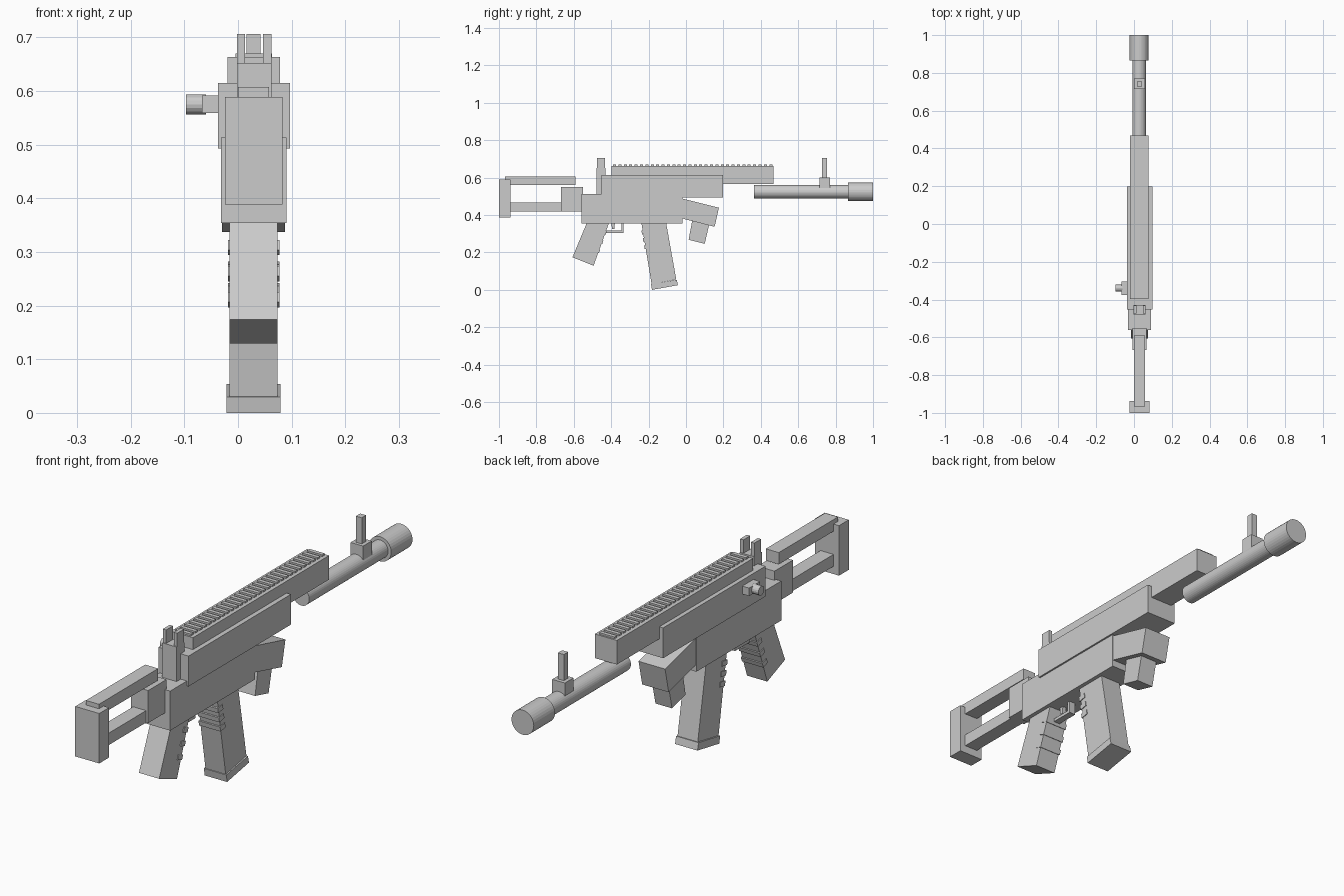
import bpy
import bmesh
import math
from mathutils import Vector

if "Cube" in bpy.data.objects:
    bpy.data.objects.remove(bpy.data.objects["Cube"])

CX = 0.029  # centre plane of the body


def mesh_object(name, bm):
    bmesh.ops.recalc_face_normals(bm, faces=bm.faces)
    me = bpy.data.meshes.new(name)
    bm.to_mesh(me)
    bm.free()
    ob = bpy.data.objects.new(name, me)
    bpy.context.collection.objects.link(ob)
    return ob


def prism(name, profile, half_width, cx=CX):
    """Side profile of (y, z) points extruded across x."""
    bm = bmesh.new()
    face = bm.faces.new([bm.verts.new((cx - half_width, y, z)) for y, z in profile])
    ext = bmesh.ops.extrude_face_region(bm, geom=[face])
    verts = [v for v in ext["geom"] if isinstance(v, bmesh.types.BMVert)]
    bmesh.ops.translate(bm, verts=verts, vec=(2 * half_width, 0, 0))
    return mesh_object(name, bm)


def box(name, y0, y1, z0, z1, half_width, cx=CX):
    return prism(name, [(y0, z0), (y1, z0), (y1, z1), (y0, z1)], half_width, cx)


def cylinder(name, radius, start, end, sides=32):
    a, b = Vector(start), Vector(end)
    bpy.ops.mesh.primitive_cylinder_add(vertices=sides, radius=radius, depth=(b - a).length,
                                        location=(a + b) / 2)
    ob = bpy.context.object
    ob.rotation_euler = (b - a).to_track_quat('Z', 'Y').to_euler()
    ob.name = name
    return ob


def ribs(name, top, bottom, fractions, half_width, out=0.008, size=0.02, depth=0.025):
    """Small blocks straddling a slanted edge."""
    a, b = Vector(top), Vector(bottom)
    d = (b - a).normalized()
    n = Vector((-d.y, d.x))
    for i, f in enumerate(fractions):
        c = a.lerp(b, f)
        p = [c + n * out - d * size / 2, c + n * out + d * size / 2,
             c - n * depth + d * size / 2, c - n * depth - d * size / 2]
        prism(f"{name}_{i + 1}", [tuple(q) for q in p], half_width)


# Stock
box("butt_plate", -1.0, -0.938, 0.388, 0.589, 0.0535)
box("stock_upper_bar", -0.967, -0.59, 0.56, 0.607, 0.029)
box("stock_lower_bar", -0.945, -0.6, 0.419, 0.467, 0.029)
box("stock_mount", -0.667, -0.55, 0.419, 0.55, 0.038)

# Receiver
box("lower_receiver", -0.56, -0.02, 0.354, 0.513, 0.061)
box("upper_receiver", -0.453, 0.198, 0.493, 0.615, 0.067, 0.03)

# Top rail with repeated teeth
box("top_rail", -0.398, 0.468, 0.566, 0.663, 0.049)
tooth = box("rail_teeth", -0.39, -0.374, 0.655, 0.67, 0.034)
array = tooth.modifiers.new("repeat", 'ARRAY')
array.count = 30
array.use_relative_offset = False
array.use_constant_offset = True
array.constant_offset_displace = (0, 0.0288, 0)

# Handguard and stub foregrip
prism("handguard", [(-0.1, 0.508), (0.176, 0.439), (0.153, 0.337), (-0.1, 0.402)], 0.059)
prism("foregrip", [(0.037, 0.39), (0.128, 0.367), (0.1, 0.246), (0.014, 0.268)], 0.037)

# Barrel and muzzle
cylinder("barrel", 0.036, (0.027, 0.363, 0.524), (0.027, 0.88, 0.524))
cylinder("muzzle", 0.0495, (0.027, 0.865, 0.524), (0.027, 1.0, 0.524))

# Sights
box("front_sight_base", 0.714, 0.769, 0.54, 0.601, 0.028)
box("front_sight_post", 0.727, 0.754, 0.595, 0.706, 0.013)
box("rear_sight_base", -0.479, -0.43, 0.505, 0.652, 0.032, 0.03)
for side, s in (("left", -1), ("right", 1)):
    box(f"rear_sight_post_{side}", -0.475, -0.432, 0.645, 0.706, 0.0075, 0.03 + s * 0.0245)

# Charging handle on the left side
box("handle_base", -0.375, -0.305, 0.559, 0.591, 0.02, -0.047)
cylinder("handle_knob", 0.0185, (-0.097, -0.34, 0.575), (-0.06, -0.34, 0.575), 16)

# Pistol grip with finger ridges
prism("pistol_grip", [(-0.517, 0.39), (-0.4, 0.39), (-0.494, 0.129), (-0.607, 0.174)], 0.045)
ribs("grip_ridge", (-0.411, 0.36), (-0.494, 0.129), (0.24, 0.45, 0.66), 0.048, 0.004)

# Magazine with rear ridges and floor plate
prism("magazine", [(-0.244, 0.39), (-0.112, 0.39), (-0.052, 0.055), (-0.184, 0.03)], 0.045)
ribs("magazine_ridge", (-0.18, 0.03), (-0.239, 0.36), (0.6, 0.72, 0.84), 0.048, 0.007)
prism("magazine_floor", [(-0.187, 0.03), (-0.05, 0.054), (-0.043, 0.025), (-0.182, 0.0)], 0.05)

# Trigger and guard
box("guard_bottom", -0.44, -0.333, 0.305, 0.317, 0.014)
box("guard_front", -0.345, -0.333, 0.305, 0.36, 0.014)
prism("trigger", [(-0.4, 0.36), (-0.38, 0.36), (-0.383, 0.325), (-0.395, 0.325)], 0.008)
